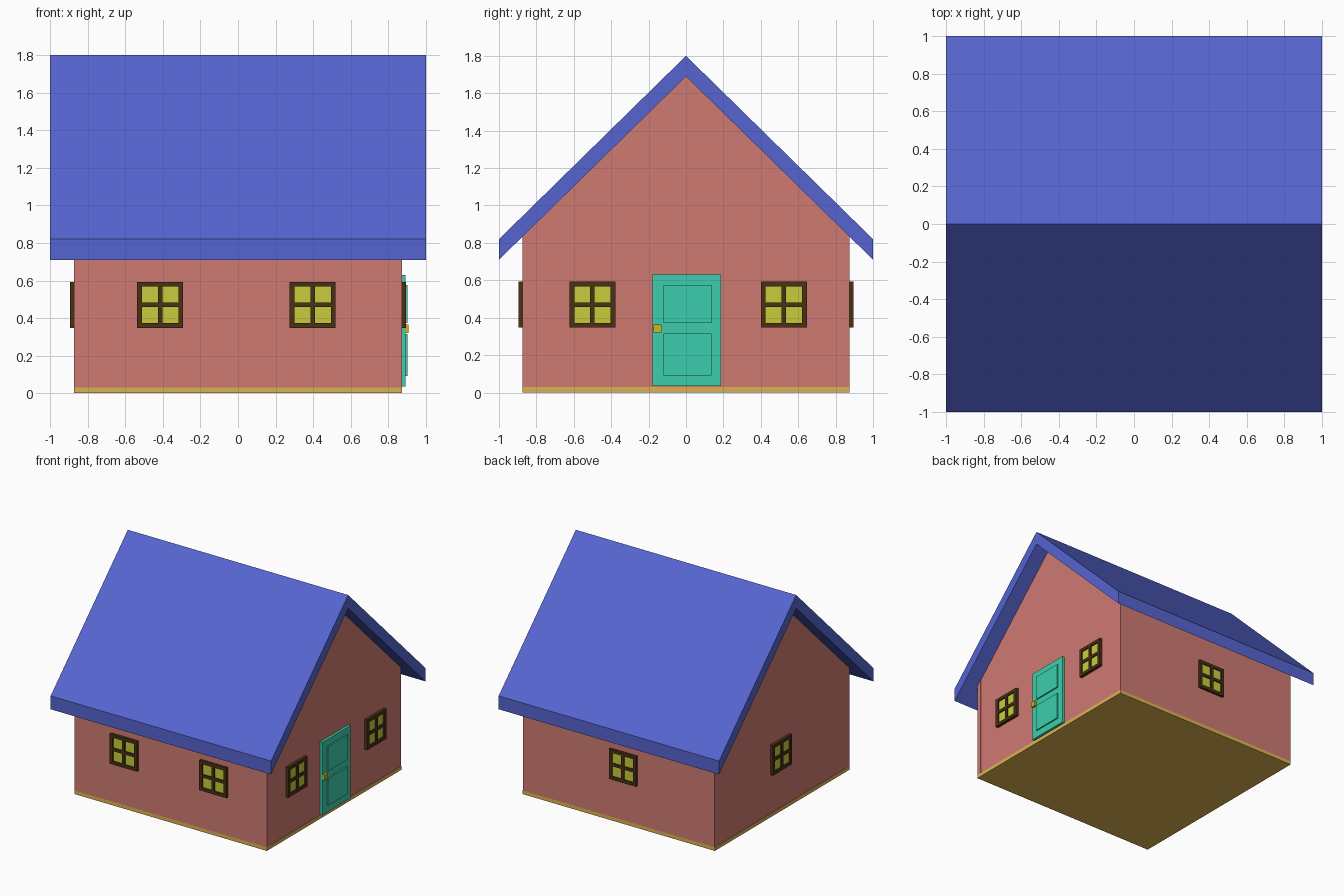
import bpy, bmesh
from math import pi
from mathutils import Matrix, Vector

if "Cube" in bpy.data.objects:
    bpy.data.objects.remove(bpy.data.objects["Cube"])


def material(name, rgb):
    m = bpy.data.materials.new(name)
    m.diffuse_color = (*rgb, 1)
    m.use_nodes = True
    m.node_tree.nodes["Principled BSDF"].inputs["Base Color"].default_value = m.diffuse_color
    return m


BLUE = material("roof_blue", (0.093, 0.13, 0.63))
BRICK = material("wall_red", (0.63, 0.195, 0.171))
SAND = material("base_sand", (0.72, 0.45, 0.08))
TEAL = material("door_teal", (0.045, 0.624, 0.418))
BROWN = material("frame_brown", (0.067, 0.03, 0.007))
YELLOW = material("pane_yellow", (0.578, 0.617, 0.045))
GOLD = material("knob_gold", (0.617, 0.468, 0.006))


def finish(name, bm, mat, matrix=Matrix()):
    bmesh.ops.recalc_face_normals(bm, faces=bm.faces)
    me = bpy.data.meshes.new(name)
    bm.to_mesh(me)
    bm.free()
    me.materials.append(mat)
    ob = bpy.data.objects.new(name, me)
    ob.matrix_world = matrix
    bpy.context.collection.objects.link(ob)
    return ob


def boxes(name, mat, spans, matrix=Matrix()):
    """One mesh of boxes, each given as (x0, x1, y0, y1, z0, z1)."""
    bm = bmesh.new()
    for x0, x1, y0, y1, z0, z1 in spans:
        mid = Vector((x0 + x1, y0 + y1, z0 + z1)) / 2
        size = (x1 - x0, y1 - y0, z1 - z0, 1)
        bmesh.ops.create_cube(bm, size=1, matrix=Matrix.Translation(mid) @ Matrix.Diagonal(size))
    return finish(name, bm, mat, matrix)


def prism(name, mat, profile, x0, x1):
    """Extrude a y-z profile along x."""
    bm = bmesh.new()
    face = bm.faces.new([bm.verts.new((x0, y, z)) for y, z in profile])
    out = bmesh.ops.extrude_face_region(bm, geom=[face])
    verts = [g for g in out["geom"] if isinstance(g, bmesh.types.BMVert)]
    bmesh.ops.translate(bm, verts=verts, vec=(x1 - x0, 0, 0))
    return finish(name, bm, mat)


W, T, BASE = 0.873, 0.038, 0.03      # wall half-width, wall thickness, base height
G = W - 0.003                        # gables sit slightly behind the front wall ends


def under_roof(y):
    return 1.69 - 0.98 * abs(y)


# Roof, a folded slab
prism("roof", BLUE, [(-1, 0.71), (0, 1.69), (1, 0.71), (1, 0.82), (0, 1.80), (-1, 0.82)], -1, 1)

# Base and hollow walls
boxes("base", SAND, [(-W, W, -W, W, 0, BASE)])
inner = W - T
for s, side, end in ((-1, "front", W), (1, "back", G)):
    prism(side + "_wall", BRICK, [(s * W, BASE), (s * inner, BASE),
          (s * inner, under_roof(inner)), (s * W, under_roof(W))], -end, end)
for s, side in ((-1, "left"), (1, "right")):
    prism(side + "_gable", BRICK, [(-inner, BASE), (inner, BASE), (inner, under_roof(inner)),
          (0, 1.69), (-inner, under_roof(inner))], s * G, s * inner)


# Windows: frame with cross bars and four panes, built facing -y
def window(name, along, angle):
    h, b, m, d = 0.123, 0.026, 0.012, 0.022
    place = Matrix.Rotation(angle, 4, "Z") @ Matrix.Translation((along, -W, 0.47))
    i = h - b
    boxes(name + "_frame", BROWN, [(-h, h, -d, 0.01, i, h), (-h, h, -d, 0.01, -h, -i),
          (-h, -i, -d, 0.01, -i, i), (i, h, -d, 0.01, -i, i),
          (-m, m, -d, 0, -i, i), (-i, -m, -d, 0, -m, m), (m, i, -d, 0, -m, m)], place)
    boxes(name + "_panes", YELLOW, [(x, x + i - m, -d / 2, 0, z, z + i - m)
          for x in (-i, m) for z in (-i, m)], place)


window("front_window_left", -0.415, 0)
window("front_window_right", 0.397, 0)
window("door_side_window_front", -0.50, pi / 2)
window("door_side_window_back", 0.523, pi / 2)
window("back_window", 0.05, pi)
window("left_window", -0.026, -pi / 2)

# Door with two raised panels and a square knob
boxes("door", TEAL, [(G, 0.891, -0.18, 0.188, 0.035, 0.63)])
boxes("door_panels", TEAL, [(G, 0.902, -0.12, 0.136, z0, z1) for z0, z1 in ((0.092, 0.315), (0.373, 0.576))])
boxes("door_knob", GOLD, [(G, 0.908, -0.175, -0.131, 0.32, 0.365)])
